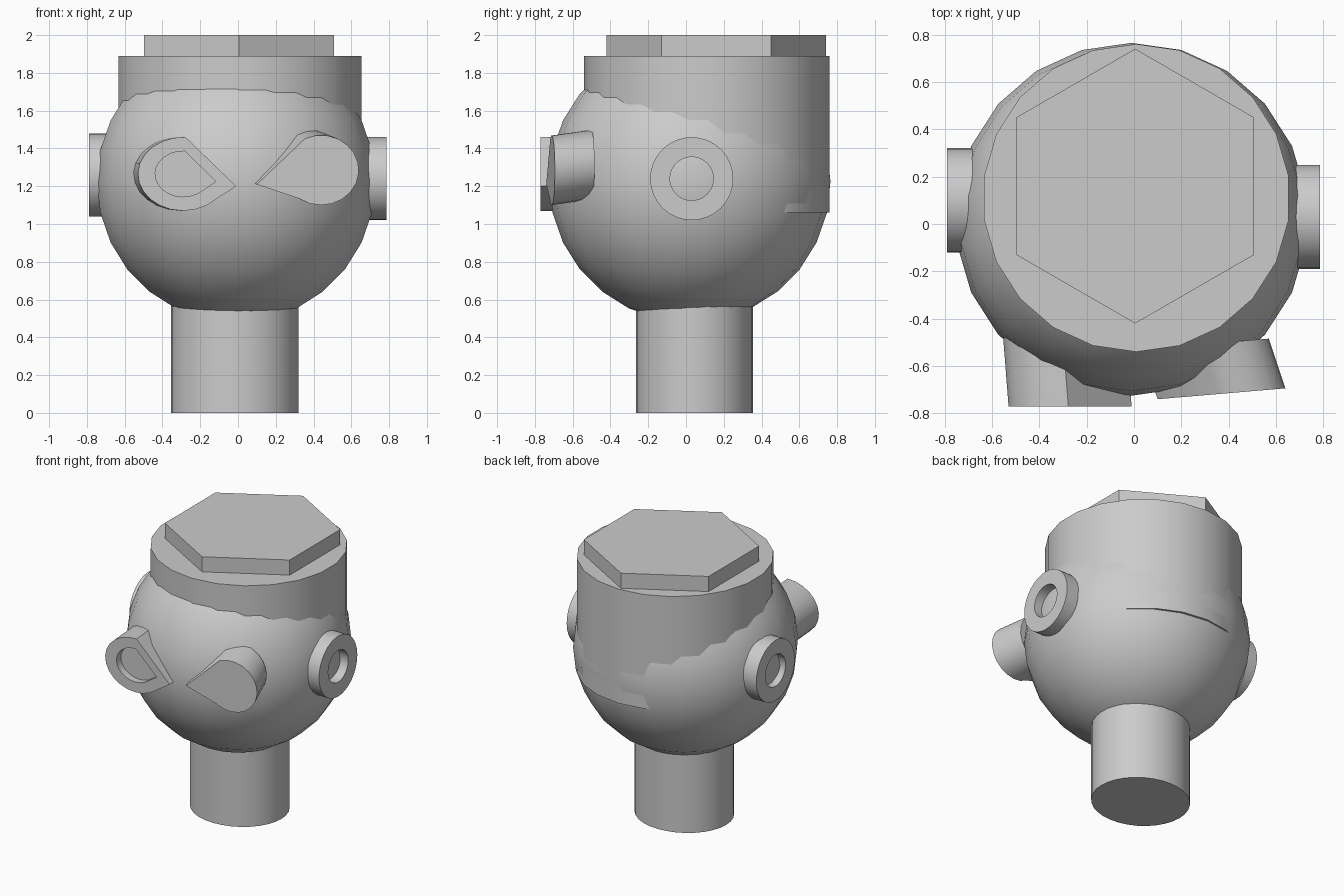
import bpy, bmesh
from math import cos, sin, pi, radians

cube = bpy.data.objects.get("Cube")
if cube:
    bpy.data.objects.remove(cube, do_unlink=True)

grey = bpy.data.materials.new("plain_grey")
grey.use_nodes = True
colour = (0.6, 0.6, 0.6, 1)
grey.diffuse_color = colour
grey.node_tree.nodes["Principled BSDF"].inputs["Base Color"].default_value = colour


def finish(obj, name, smooth=True):
    obj.name = name
    obj.data.name = name
    obj.data.materials.clear()
    obj.data.materials.append(grey)
    bpy.ops.object.select_all(action="DESELECT")
    obj.select_set(True)
    bpy.context.view_layer.objects.active = obj
    if smooth:
        bpy.ops.object.shade_smooth_by_angle(angle=radians(32))
    return obj


def from_bmesh(bm, name):
    bmesh.ops.recalc_face_normals(bm, faces=bm.faces)
    mesh = bpy.data.meshes.new(name)
    bm.to_mesh(mesh)
    bm.free()
    obj = bpy.data.objects.new(name, mesh)
    bpy.context.collection.objects.link(obj)
    return finish(obj, name)


def cylinder(name, x, y, z0, z1, rx, ry, sides, smooth=True, turn=0):
    bpy.ops.mesh.primitive_cylinder_add(vertices=sides, radius=1, depth=1,
                                        location=(x, y, (z0 + z1) / 2), rotation=(0, 0, turn))
    obj = bpy.context.object
    obj.scale = (rx, ry, z1 - z0)
    return finish(obj, name, smooth)


def bridge(bm, a, b):
    for i in range(len(a)):
        j = (i + 1) % len(a)
        bm.faces.new((a[i], a[j], b[j], b[i]))


def loft(bm, loops, cap_start=True, cap_end=True):
    rows = [[bm.verts.new(p) for p in loop] for loop in loops]
    for a, b in zip(rows, rows[1:]):
        bridge(bm, a, b)
    if cap_start:
        bm.faces.new(rows[0])
    if cap_end:
        bm.faces.new(rows[-1])
    return rows


def teardrop(cx, cz, rx, rz, start, end, tip, steps=14):
    angles = [radians(start + (end - start) * i / steps) for i in range(steps + 1)]
    return [(cx + rx * cos(a), cz + rz * sin(a)) for a in angles] + [tip]


def ear(name, side, tip_x, y, z):
    # open ring, its bore ending on the head
    def ring(x, r, n=32):
        return [(side * x, y + r * cos(2 * pi * i / n), z + r * sin(2 * pi * i / n))
                for i in range(n)]
    bm = bmesh.new()
    rows = loft(bm, [ring(0.6, 0.115), ring(0.6, 0.22), ring(tip_x, 0.22),
                     ring(tip_x, 0.115)], False, False)
    bridge(bm, rows[-1], rows[0])
    from_bmesh(bm, name)


# Neck, head, cap and hexagonal top
cylinder("neck", -0.018, 0.045, 0, 0.7, 0.337, 0.31, 32)
bpy.ops.mesh.primitive_uv_sphere_add(segments=22, ring_count=14, radius=0.745,
                                     location=(-0.01, 0.02, 1.225))
finish(bpy.context.object, "head")
cylinder("cap", 0.01, 0.11, 1.06, 1.89, 0.65, 0.65, 22)
cylinder("hexagon_top", 0.005, 0.16, 1.85, 2.0, 0.58, 0.58, 6, False)

# Ears
ear("left_ear", 1, 0.785, 0.03, 1.24)
ear("right_ear", -1, 0.79, 0.1, 1.26)

# Right eye: teardrop rim around a recessed centre
outline = teardrop(-0.29, 1.265, 0.24, 0.195, 87, 300, (-0.01, 1.2))


def right_loop(y, scale=1.0, dx=0.0):
    return [(-0.29 + (x + 0.29) * scale + dx, y, 1.265 + (z - 1.265) * scale)
            for x, z in outline]


bm = bmesh.new()
loft(bm, [right_loop(-0.45, dx=-0.025), right_loop(-0.77),
          right_loop(-0.77, 0.62), right_loop(-0.72, 0.62)])
from_bmesh(bm, "right_eye")

# Left eye: solid teardrop with a slanted face
outline = teardrop(0.44, 1.285, 0.2, 0.185, 115, -125, (0.1, 1.21))
front = [(x, -0.74 + 0.085 * (x - 0.1), z) for x, z in outline]
back = [(x - 0.07, y + 0.21, z + 0.03) for x, y, z in front]
bm = bmesh.new()
loft(bm, [back, front])
from_bmesh(bm, "left_eye")
